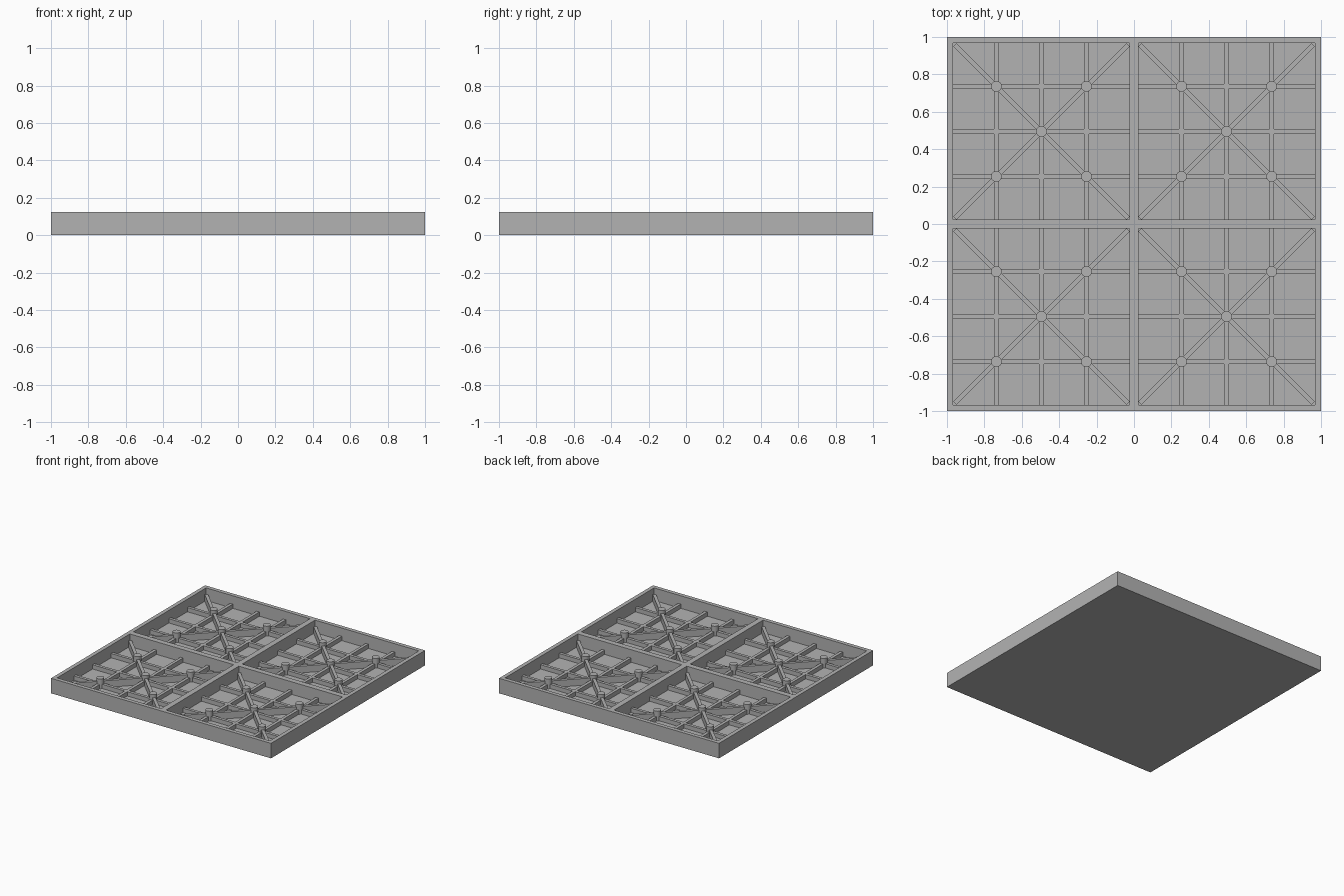
import bpy
import math

cube = bpy.data.objects.get("Cube")
if cube:
    bpy.data.objects.remove(cube)

HEIGHT, FLOOR = 0.123, 0.02
RIB_TOP, BRACE_TOP, POST_TOP = 0.055, 0.075, 0.1
OUTER_WALL, CROSS_WALL, RIB = 0.033, 0.046, 0.025
CELL, STEP = 0.495, 0.241
SPAN = 1 - OUTER_WALL - CROSS_WALL / 2

gray = bpy.data.materials.new("plain gray")
gray.use_nodes = True
gray.diffuse_color = (0.45, 0.45, 0.45, 1)
gray.node_tree.nodes["Principled BSDF"].inputs["Base Color"].default_value = (0.45, 0.45, 0.45, 1)


def finish(name):
    obj = bpy.context.object
    obj.name = name
    obj.data.materials.append(gray)
    return obj


def box(name, x, y, size_x, size_y, low, high, turn=0):
    bpy.ops.mesh.primitive_cube_add(size=1, location=(x, y, (low + high) / 2), rotation=(0, 0, turn))
    bpy.context.object.scale = (size_x, size_y, high - low)
    return finish(name)


def post(x, y):
    bpy.ops.mesh.primitive_cylinder_add(vertices=24, radius=0.029, depth=POST_TOP - FLOOR,
                                        location=(x, y, (POST_TOP + FLOOR) / 2))
    finish("post")
    bpy.ops.object.shade_smooth_by_angle(angle=math.radians(30))


# Base plate, rim and dividing walls
box("base_plate", 0, 0, 2, 2, 0, FLOOR)
for side in (-1, 1):
    edge = side * (1 - OUTER_WALL / 2)
    box("side_wall", edge, 0, OUTER_WALL, 2, FLOOR, HEIGHT)
    box("end_wall", 0, edge, 2 - 2 * OUTER_WALL, OUTER_WALL, FLOOR, HEIGHT)
inner = 2 - 2 * OUTER_WALL
box("long_divider", 0, 0, CROSS_WALL, inner, FLOOR, HEIGHT)
for side in (-1, 1):
    box("cross_divider", side * CELL, 0, SPAN, CROSS_WALL, FLOOR, HEIGHT)

# Ribs, diagonal braces and posts in each cell
for cx in (-CELL, CELL):
    for cy in (-CELL, CELL):
        for k in (-1, 0, 1):
            box("lengthwise_rib", cx + k * STEP, cy, RIB, SPAN, FLOOR, RIB_TOP)
            box("crosswise_rib", cx, cy + k * STEP, SPAN, RIB, FLOOR, RIB_TOP)
        for turn in (-1, 1):
            box("diagonal_brace", cx, cy, SPAN * math.sqrt(2) - RIB, RIB, FLOOR, BRACE_TOP, turn * math.pi / 4)
        post(cx, cy)
        for sx in (-1, 1):
            for sy in (-1, 1):
                post(cx + sx * STEP, cy + sy * STEP)
